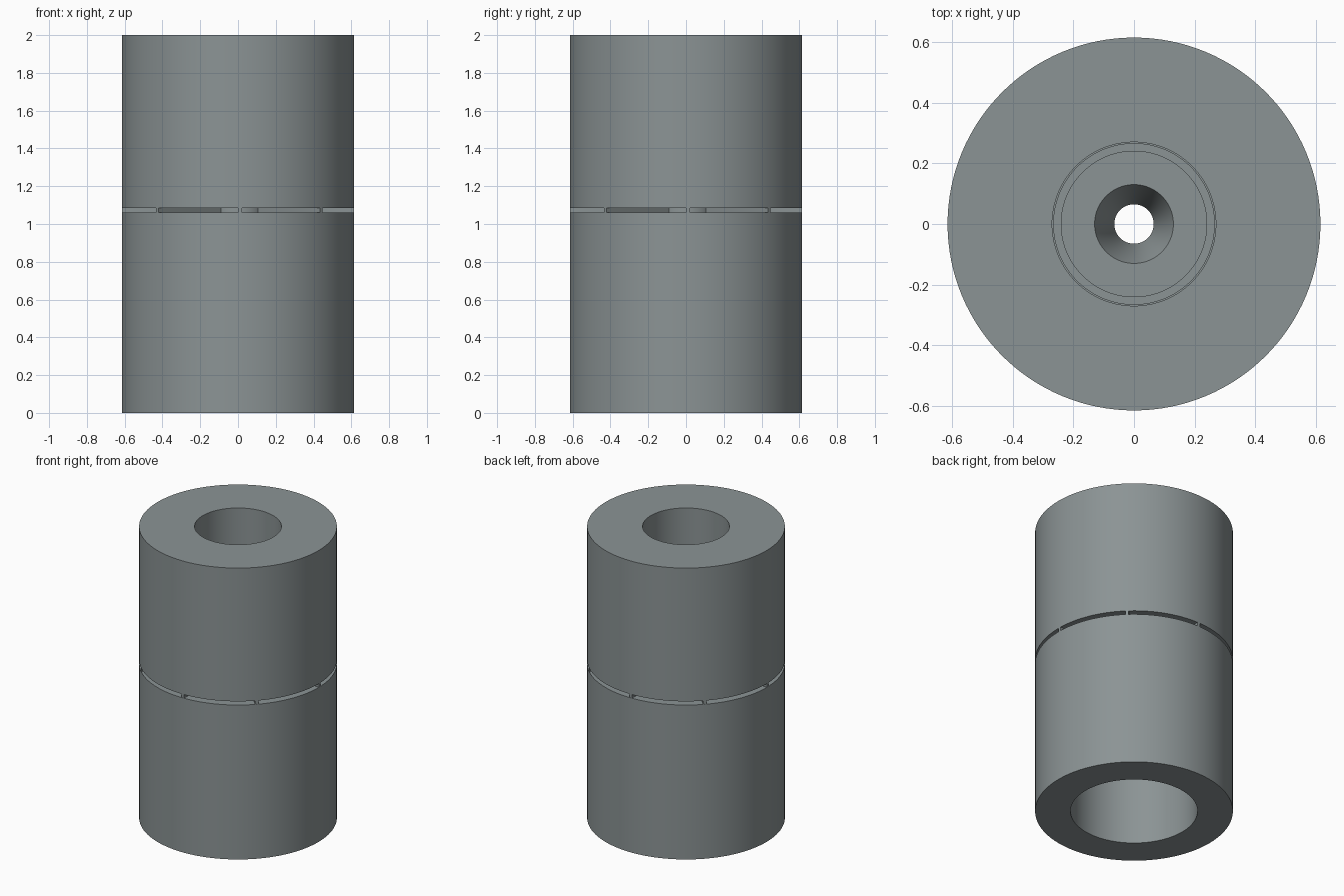
import bpy, bmesh, math
from mathutils import Matrix, Vector

if "Cube" in bpy.data.objects:
    bpy.data.objects.remove(bpy.data.objects["Cube"])

SEGMENTS = 128
SLOT_LOW, SLOT_HIGH = 1.06, 1.085
OUTER, CORE = 0.615, 0.15

steel = bpy.data.materials.new("grey_steel")
steel.diffuse_color = (0.26, 0.295, 0.30, 1)
steel.use_nodes = True
steel.node_tree.nodes["Principled BSDF"].inputs["Base Color"].default_value = steel.diffuse_color


def finish(name, bm):
    bmesh.ops.recalc_face_normals(bm, faces=bm.faces)
    mesh = bpy.data.meshes.new(name)
    bm.to_mesh(mesh)
    bm.free()
    mesh.materials.append(steel)
    obj = bpy.data.objects.new(name, mesh)
    bpy.context.collection.objects.link(obj)
    return obj


# Turned body: outer wall with a deep thin groove, stepped upper bore,
# funnel-shaped throat and wide lower bore
profile = [
    (OUTER, 0), (OUTER, SLOT_LOW), (CORE, SLOT_LOW), (CORE, SLOT_HIGH),
    (OUTER, SLOT_HIGH), (OUTER, 2),
    (0.27, 2), (0.27, 1.30), (0.265, 1.30), (0.265, 1.25),
    (0.24, 1.25), (0.24, 1.20), (0.13, 1.20), (0.065, 1.04), (0.065, 0.95),
    (0.395, 0.95), (0.395, 0),
]
bm = bmesh.new()
rings = []
for i in range(SEGMENTS):
    a = 2 * math.pi * i / SEGMENTS
    rings.append([bm.verts.new((r * math.cos(a), r * math.sin(a), z))
                  for r, z in profile])
for i in range(SEGMENTS):
    here, after = rings[i], rings[(i + 1) % SEGMENTS]
    for j in range(len(profile)):
        k = (j + 1) % len(profile)
        bm.faces.new((here[j], after[j], after[k], here[k]))
body = finish("turned_body", bm)
bpy.context.view_layer.objects.active = body
body.select_set(True)
bpy.ops.object.shade_smooth_by_angle(angle=math.radians(30))

# Eight thin radial fins dividing the groove into separate slots
bm = bmesh.new()
inner, outer = CORE - 0.01, OUTER - 0.001
for i in range(8):
    turn = Matrix.Rotation(i * math.pi / 4, 4, 'Z')
    place = Matrix.Translation(Vector(((inner + outer) / 2, 0.01,
                                       (SLOT_LOW + SLOT_HIGH) / 2)))
    size = Matrix.Diagonal((outer - inner, 0.02, SLOT_HIGH - SLOT_LOW + 0.002, 1))
    bmesh.ops.create_cube(bm, size=1, matrix=turn @ place @ size)
finish("slot_fins", bm)
